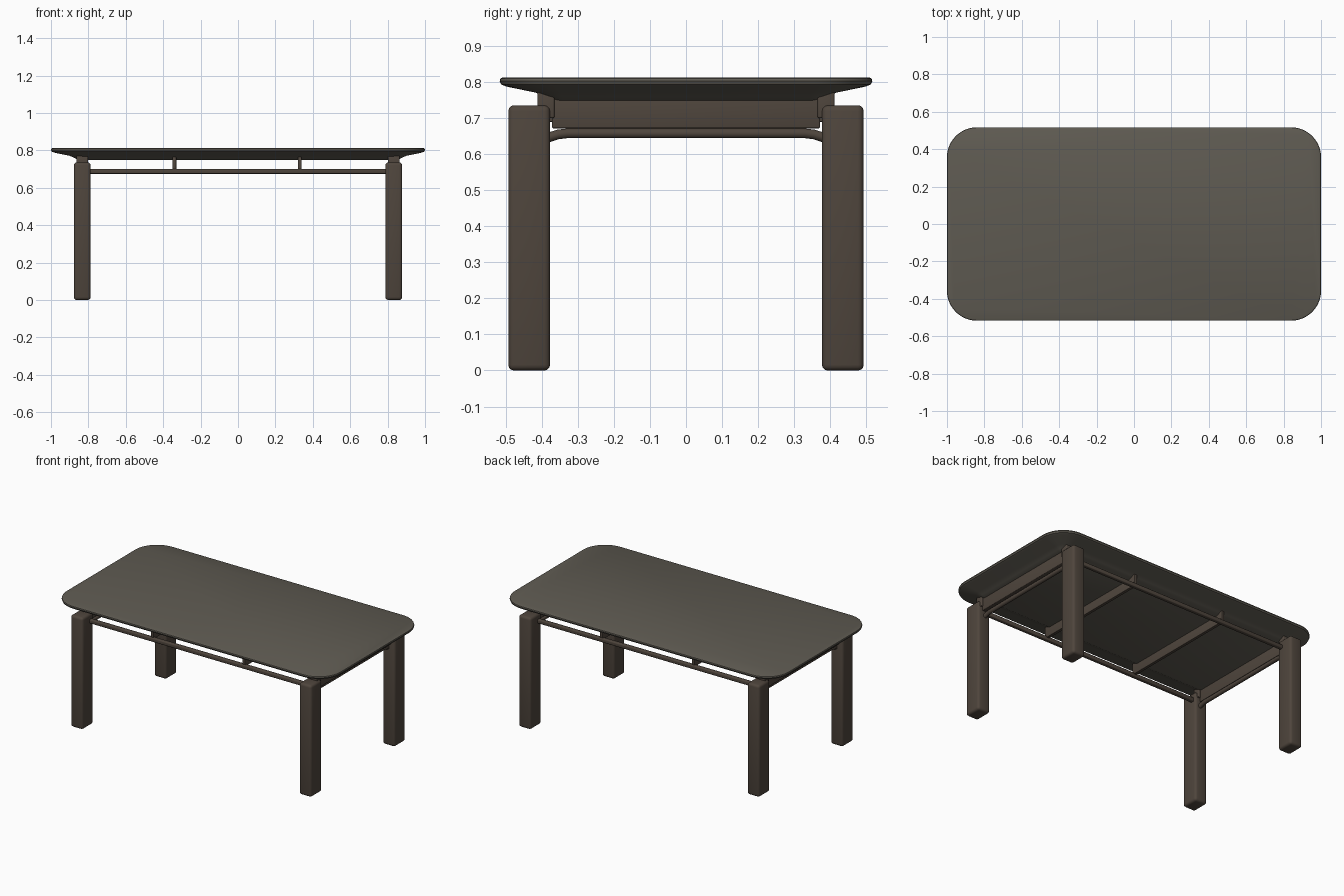
import bpy, bmesh, math

cube = bpy.data.objects.get("Cube")
if cube:
    bpy.data.objects.remove(cube, do_unlink=True)


def material(name, rgb):
    m = bpy.data.materials.new(name)
    m.use_nodes = True
    color = (*rgb, 1.0)
    m.diffuse_color = color
    m.node_tree.nodes["Principled BSDF"].inputs["Base Color"].default_value = color
    return m


stone = material("grey stone", (0.115, 0.105, 0.085))
wood = material("dark brown wood", (0.078, 0.060, 0.046))


def finish(name, bm, mat, angle=35):
    bmesh.ops.recalc_face_normals(bm, faces=bm.faces)
    mesh = bpy.data.meshes.new(name)
    bm.to_mesh(mesh)
    bm.free()
    mesh.materials.append(mat)
    ob = bpy.data.objects.new(name, mesh)
    bpy.context.collection.objects.link(ob)
    bpy.ops.object.select_all(action='DESELECT')
    ob.select_set(True)
    bpy.context.view_layer.objects.active = ob
    bpy.ops.object.shade_smooth_by_angle(angle=math.radians(angle))
    return ob


def box(name, lo, hi, bevel, mat=wood, segments=3):
    """Rounded box between two opposite corners."""
    bm = bmesh.new()
    bmesh.ops.create_cube(bm, size=1)
    for v in bm.verts:
        v.co = [(a + b) / 2 + c * (b - a) for a, b, c in zip(lo, hi, v.co)]
    bmesh.ops.bevel(bm, geom=bm.edges[:], offset=bevel, segments=segments,
                    affect='EDGES', profile=0.5)
    return finish(name, bm, mat)


def rounded_outline(hx, hy, r, steps=12):
    pts = []
    for k, (sx, sy) in enumerate([(1, 1), (-1, 1), (-1, -1), (1, -1)]):
        for i in range(steps + 1):
            a = math.pi / 2 * (k + i / steps)
            pts.append((sx * (hx - r) + r * math.cos(a),
                        sy * (hy - r) + r * math.sin(a)))
    return pts


# Table top: rounded rectangle whose underside slopes inward
profile = [(0.008, 0.813), (0.002, 0.810), (0.0, 0.803), (0.004, 0.794),
           (0.018, 0.788), (0.10, 0.771), (0.125, 0.760), (0.15, 0.748)]
bm = bmesh.new()
rings = []
for inset, z in profile:
    outline = rounded_outline(1 - inset, 0.517 - inset, 0.16 - inset * 0.9)
    rings.append([bm.verts.new((x, y, z)) for x, y in outline])
n = len(rings[0])
for upper, lower in zip(rings, rings[1:]):
    for i in range(n):
        j = (i + 1) % n
        bm.faces.new((upper[i], upper[j], lower[j], lower[i]))
bm.faces.new(rings[0])
bm.faces.new(rings[-1])
finish("table_top", bm, stone)


def span(sign, a, b):
    return sorted((sign * a, sign * b))


for sx, side in ((1, "left"), (-1, "right")):
    for sy, end in ((-1, "front"), (1, "back")):
        # Leg and the block joining it to the top
        x, y = span(sx, 0.788, 0.878), span(sy, 0.377, 0.493)
        box(f"{end}_{side}_leg", (x[0], y[0], 0), (x[1], y[1], 0.736), 0.016)
        x, y = span(sx, 0.802, 0.864), span(sy, 0.365, 0.412)
        box(f"{end}_{side}_joint", (x[0], y[0], 0.70), (x[1], y[1], 0.772), 0.005)

    # End apron
    x = span(sx, 0.818, 0.852)
    box(f"{side}_apron", (x[0], -0.372, 0.672), (x[1], 0.372, 0.755), 0.004)

    # Lower end rail, bent down slightly where it meets the legs
    curve = bpy.data.curves.new(f"{side}_end_rail", 'CURVE')
    curve.dimensions = '3D'
    curve.bevel_depth = 0.014
    curve.bevel_resolution = 3
    curve.use_fill_caps = True
    path = [(-0.39, 0.644), (-0.355, 0.655), (-0.33, 0.658),
            (0.33, 0.658), (0.355, 0.655), (0.39, 0.644)]
    line = curve.splines.new('POLY')
    line.points.add(len(path) - 1)
    for p, (y, z) in zip(line.points, path):
        p.co = (sx * 0.825, y, z, 1)
    line.use_smooth = True
    curve.materials.append(wood)
    rail = bpy.data.objects.new(f"{side}_end_rail", curve)
    bpy.context.collection.objects.link(rail)

# Long rails along the front and back
for sy, end in ((-1, "front"), (1, "back")):
    y = span(sy, 0.393, 0.419)
    box(f"{end}_rail", (-0.80, y[0], 0.675), (0.80, y[1], 0.701), 0.006)

# Cross bars under the top
for x, side in ((-0.34, "right"), (0.33, "left")):
    box(f"{side}_cross_bar", (x - 0.010, -0.41, 0.69), (x + 0.010, 0.41, 0.765), 0.003)
